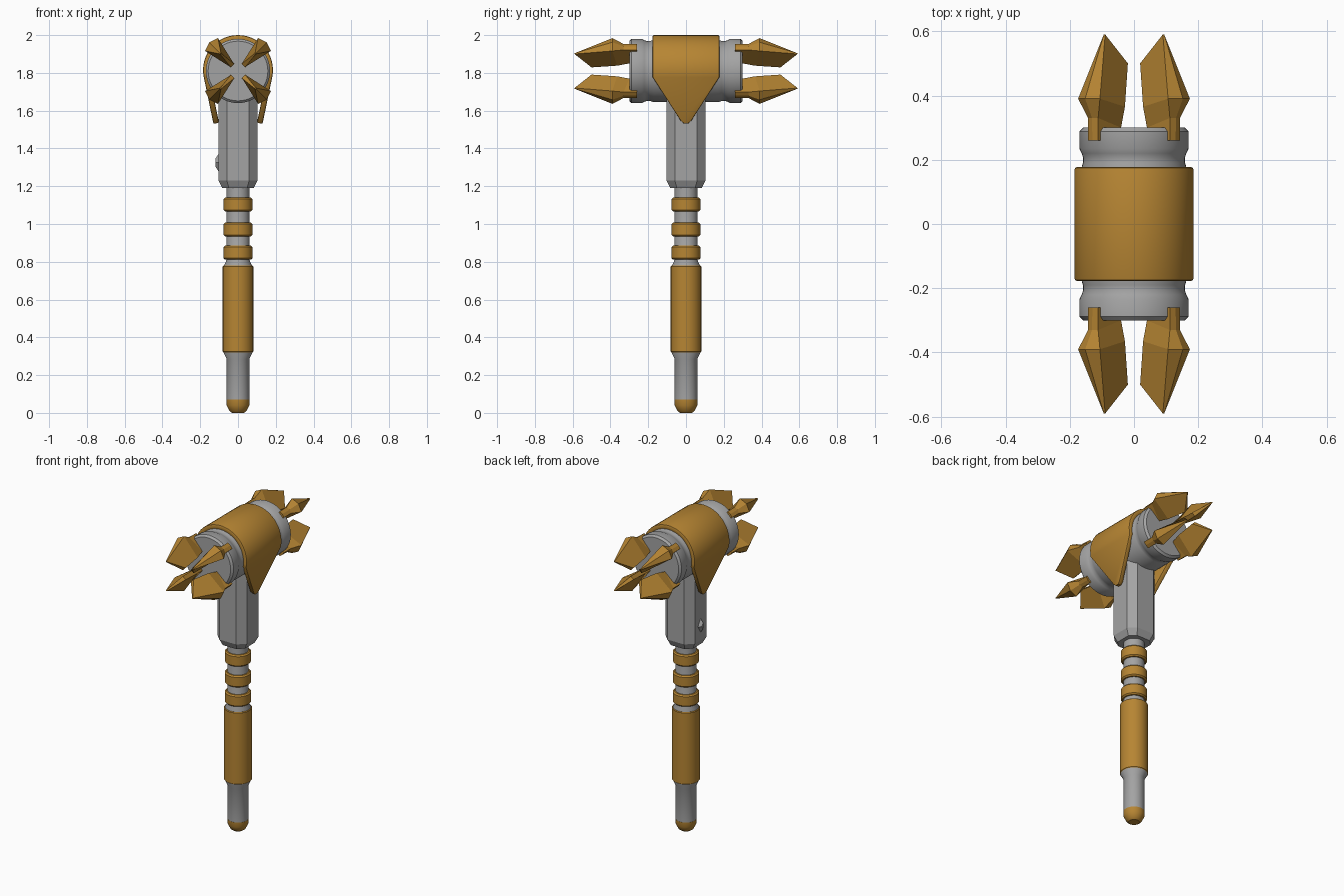
import bpy, math
from math import sin, cos, pi

if "Cube" in bpy.data.objects:
    bpy.data.objects.remove(bpy.data.objects["Cube"], do_unlink=True)


def material(name, rgb):
    m = bpy.data.materials.new(name)
    m.use_nodes = True
    m.diffuse_color = (*rgb, 1)
    bsdf = next(n for n in m.node_tree.nodes if n.type == "BSDF_PRINCIPLED")
    bsdf.inputs["Base Color"].default_value = (*rgb, 1)
    return m


GOLD = material("antique gold", (0.47, 0.235, 0.033))
GREY = material("steel grey", (0.37, 0.37, 0.37))
HEAD_Z = 1.81


def add_mesh(name, verts, faces, mat):
    me = bpy.data.meshes.new(name)
    me.from_pydata(verts, [], faces)
    me.materials.append(mat)
    ob = bpy.data.objects.new(name, me)
    bpy.context.collection.objects.link(ob)
    return ob


def activate(ob):
    bpy.ops.object.select_all(action="DESELECT")
    ob.select_set(True)
    bpy.context.view_layer.objects.active = ob


def smooth(ob, degrees=32):
    activate(ob)
    bpy.ops.object.shade_smooth_by_angle(angle=math.radians(degrees))


def fix_normals(ob):
    activate(ob)
    bpy.ops.object.mode_set(mode="EDIT")
    bpy.ops.mesh.select_all(action="SELECT")
    bpy.ops.mesh.normals_make_consistent(inside=False)
    bpy.ops.object.mode_set(mode="OBJECT")


def loft(name, rings, mat):
    """Skin a list of equal-sized rings and cap both ends."""
    n = len(rings[0])
    verts = [p for ring in rings for p in ring]
    faces = [(k * n + i, k * n + (i + 1) % n, (k + 1) * n + (i + 1) % n, (k + 1) * n + i)
             for k in range(len(rings) - 1) for i in range(n)]
    faces += [tuple(range(n)), tuple(range(len(verts) - n, len(verts)))]
    ob = add_mesh(name, verts, faces, mat)
    fix_normals(ob)
    return ob


def lathe(name, profile, mat, along_y=False, sides=32):
    """Turn (position, radius) pairs about z, or about the head axis."""
    rings = []
    for t, r in profile:
        circle = [(r * cos(2 * pi * i / sides), r * sin(2 * pi * i / sides)) for i in range(sides)]
        rings.append([(a, t, HEAD_Z + b) if along_y else (a, b, t) for a, b in circle])
    ob = loft(name, rings, mat)
    smooth(ob)
    return ob


def band(name, low, high, r, mat, chamfer=0.008):
    lathe(name, [(low, r - chamfer), (low + chamfer, r), (high - chamfer, r), (high, r - chamfer)], mat)


# Handle
lathe("pommel", [(0, 0.032), (0.01, 0.045), (0.04, 0.06), (0.07, 0.061)], GOLD)
lathe("shaft", [(0.07, 0.06), (0.285, 0.06), (0.32, 0.077), (0.775, 0.077),
                (0.81, 0.06), (1.2, 0.06)], GREY)
band("grip", 0.32, 0.78, 0.081, GOLD, 0.004)
for i, z in enumerate((0.848, 0.971, 1.103)):
    band(f"collar_ring_{i + 1}", z - 0.037, z + 0.037, 0.076, GOLD)

# Chamfered square neck under the head
def octagon(half, flat, z):
    corners = [(half, flat), (flat, half)]
    pts = []
    for sx, sy, order in ((1, 1, 1), (-1, 1, -1), (-1, -1, 1), (1, -1, -1)):
        pts += [(sx * x, sy * y, z) for x, y in corners[::order]]
    return pts


loft("neck_block", [octagon(0.083, 0.048, 1.19), octagon(0.103, 0.059, 1.23),
                    octagon(0.103, 0.059, 1.72)], GREY)

# Diamond stud on the right face of the neck
loft("diamond_stud", [[(x, 0.03 * s, 1.325), (x, 0, 1.325 + 0.05 * s),
                       (x, -0.03 * s, 1.325), (x, 0, 1.325 - 0.05 * s)]
                      for x, s in ((-0.1, 1), (-0.12, 0.4))], GREY)

# Head barrel
half = [(0.30, 0.158), (0.288, 0.17), (0.235, 0.17), (0.22, 0.163), (0.205, 0.158), (0.19, 0.159), (0.17, 0.165)]
lathe("head_barrel", [(-y, r) for y, r in half] + half[::-1], GREY, along_y=True, sides=48)

# Cover: an arch over the barrel with a pointed flap hanging on each side
R, START, STEPS = 0.185, math.radians(-12), 28
flap = [(0.13, 1.53, 0.01), (0.133, 1.545, 0.028)]
rows = list(flap)
for i in range(STEPS + 1):
    a = START + (pi - 2 * START) * i / STEPS
    rows.append((R * cos(a), 1.815 + R * sin(a), 0.177))
rows += [(-x, z, w) for x, z, w in flap[::-1]]
verts = [(x, s * w, z) for x, z, w in rows for s in (-1, 1)]
faces = [(2 * i, 2 * i + 1, 2 * i + 3, 2 * i + 2) for i in range(len(rows) - 1)]
cover = add_mesh("head_cover", verts, faces, GOLD)
if max(cover.data.polygons, key=lambda p: p.center.z).normal.z < 0:
    cover.data.flip_normals()
solid = cover.modifiers.new("thickness", "SOLIDIFY")
solid.thickness, solid.offset = 0.03, -1
bevel = cover.modifiers.new("rounded edges", "BEVEL")
bevel.width, bevel.segments = 0.007, 2
bevel.limit_method, bevel.angle_limit = "ANGLE", math.radians(50)
activate(cover)
for mod in ("thickness", "rounded edges"):
    bpy.ops.object.modifier_apply(modifier=mod)
smooth(cover)

# Claws: outer (y, ridge radius, shoulder radius, half width), inner (y, radius, half width)
STATIONS = [((0.26, 0.183, 0.18, 0.022), (0.26, 0.12, 0.018)),
            ((0.33, 0.185, 0.18, 0.022), (0.30, 0.072, 0.015)),
            ((0.39, 0.215, 0.198, 0.048), (0.365, 0.055, 0.015)),
            ((0.59, 0.133, 0.13, 0.003), (0.50, 0.04, 0.013))]


def claw(name, angle, end):
    def place(y, r, t):
        return (r * cos(angle) - t * sin(angle), end * y, HEAD_Z + r * sin(angle) + t * cos(angle))
    rings = [[place(y, ridge, 0), place(y, r, w), place(yi, ri, wi), place(yi, ri, -wi), place(y, r, -w)]
             for (y, ridge, r, w), (yi, ri, wi) in STATIONS]
    loft(name, rings, GOLD)


for end, side in ((-1, "front"), (1, "back")):
    for k in range(4):
        claw(f"{side}_claw_{k + 1}", pi / 4 + k * pi / 2, end)
